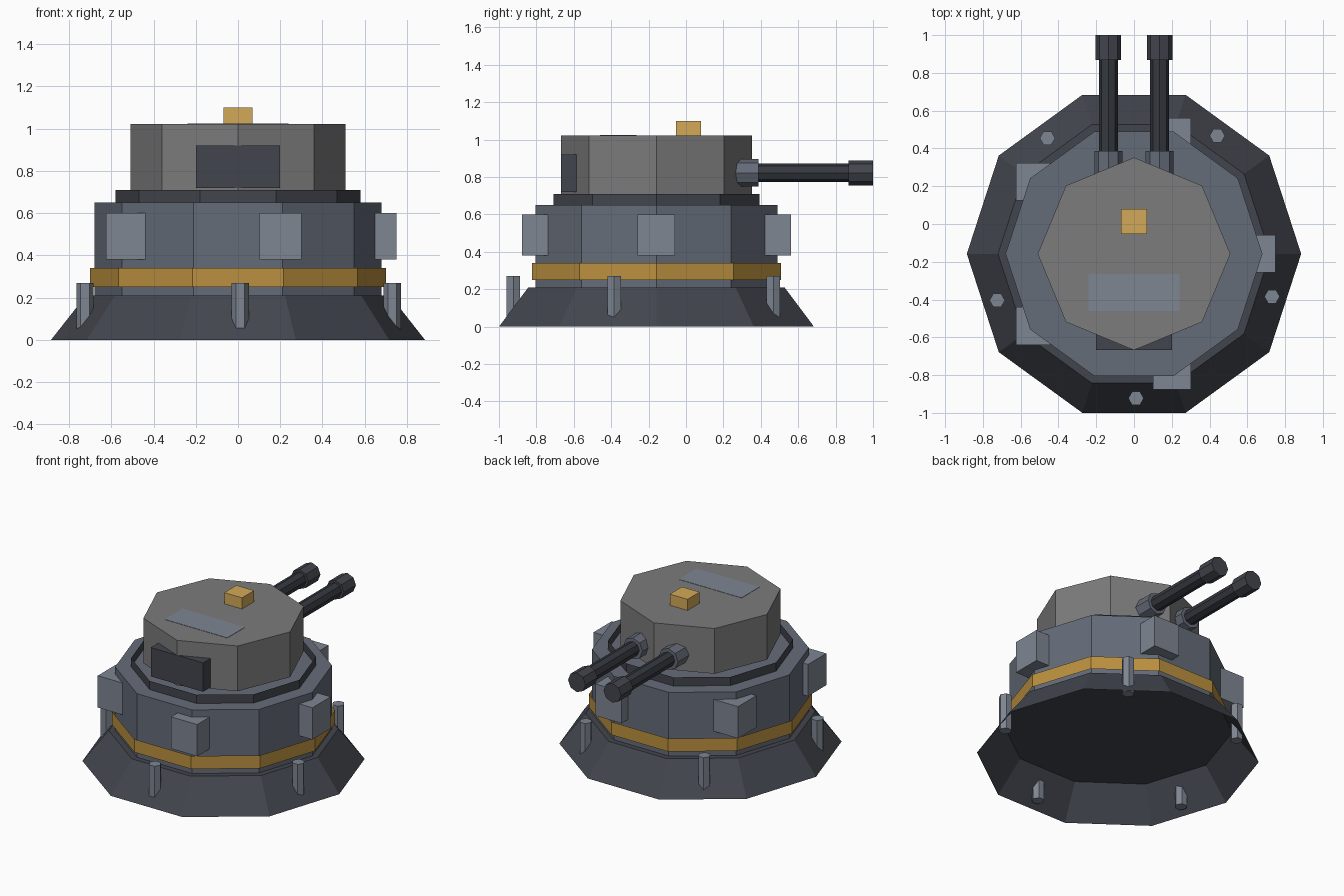
import bpy, bmesh
from math import cos, sin, pi, radians

if "Cube" in bpy.data.objects:
    bpy.data.objects.remove(bpy.data.objects["Cube"])

CY = -0.158  # y of the turret's vertical axis


def material(name, rgb):
    m = bpy.data.materials.new(name)
    m.diffuse_color = (*rgb, 1)
    m.use_nodes = True
    m.node_tree.nodes["Principled BSDF"].inputs["Base Color"].default_value = m.diffuse_color
    return m


DARK = material("dark_steel", (0.055, 0.06, 0.075))
HULL = material("blue_steel", (0.13, 0.15, 0.19))
LIGHT = material("light_steel", (0.21, 0.24, 0.29))
GREY = material("grey_armour", (0.2, 0.2, 0.2))
BARREL = material("gun_metal", (0.035, 0.04, 0.05))
GOLD = material("gold", (0.65, 0.4, 0.1))
BAND = material("ochre", (0.5, 0.28, 0.05))


def finish(bm, name, mat):
    me = bpy.data.meshes.new(name)
    bm.to_mesh(me)
    bm.free()
    me.materials.append(mat)
    ob = bpy.data.objects.new(name, me)
    bpy.context.collection.objects.link(ob)
    return ob


def prism(name, mat, sides, centre, r0, r1, a, b, axis="z", cap0=True, cap1=True):
    """Straight or tapered prism from a to b along z or y, with optional caps."""
    bm = bmesh.new()

    def ring(r, h):
        pts = [(r * cos(2 * pi * i / sides), r * sin(2 * pi * i / sides)) for i in range(sides)]
        if axis == "z":
            return [bm.verts.new((centre[0] + p, centre[1] + q, h)) for p, q in pts]
        return [bm.verts.new((centre[0] + p, h, centre[1] - q)) for p, q in pts]

    lo, hi = ring(r0, a), ring(r1, b)
    for i in range(sides):
        j = (i + 1) % sides
        bm.faces.new((lo[i], lo[j], hi[j], hi[i]))
    if cap0:
        bm.faces.new(lo[::-1])
    if cap1:
        bm.faces.new(hi)
    return finish(bm, name, mat)


def box(name, mat, lo, hi):
    bm = bmesh.new()
    bmesh.ops.create_cube(bm, size=1)
    for v in bm.verts:
        v.co = [(l + h) / 2 + c * (h - l) for c, l, h in zip(v.co, lo, hi)]
    return finish(bm, name, mat)


# Ten-sided stack: flared skirt open below, body, and two open collars
axis = (0, CY)
prism("base_skirt", DARK, 10, axis, 0.885, 0.72, 0, 0.21, cap0=False)
prism("body", HULL, 10, axis, 0.68, 0.68, 0.21, 0.65, cap0=False)
prism("body_band", BAND, 10, axis, 0.70, 0.70, 0.25, 0.34, cap0=False, cap1=False)
prism("turret_ring", DARK, 10, axis, 0.58, 0.58, 0.65, 0.71, cap0=False, cap1=False)

# Anchor posts through the skirt and armour blocks around the body
for k in range(5):
    t = radians(-17.2 + 72 * k)
    prism(f"anchor_post_{k + 1}", LIGHT, 6, (0.765 * cos(t), CY + 0.765 * sin(t)),
          0.041, 0.041, 0.02, 0.27)
    t = radians(72 * k)
    x, y = 0.65 * cos(t), CY + 0.65 * sin(t)
    box(f"armour_block_{k + 1}", LIGHT, (x - 0.1, y - 0.1, 0.38), (x + 0.1, y + 0.1, 0.60))

# Eight-sided turret head with its fittings
prism("turret_head", GREY, 8, axis, 0.51, 0.51, 0.71, 1.023)
box("front_hatch", DARK, (-0.2, -0.668, 0.72), (0.2, -0.55, 0.92))
box("roof_panel", LIGHT, (-0.24, -0.46, 0.96), (0.24, -0.265, 1.025))
box("roof_beacon", GOLD, (-0.068, -0.053, 1.0), (0.068, 0.08, 1.10))

# Twin guns
for side, x in (("left", -0.136), ("right", 0.136)):
    c = (x, 0.822)
    prism(f"{side}_gun_collar", HULL, 8, c, 0.074, 0.074, 0.22, 0.387, "y")
    prism(f"{side}_gun_barrel", BARREL, 8, c, 0.05, 0.05, 0.3, 0.9, "y")
    prism(f"{side}_gun_muzzle", DARK, 8, c, 0.067, 0.067, 0.868, 1.0, "y")
